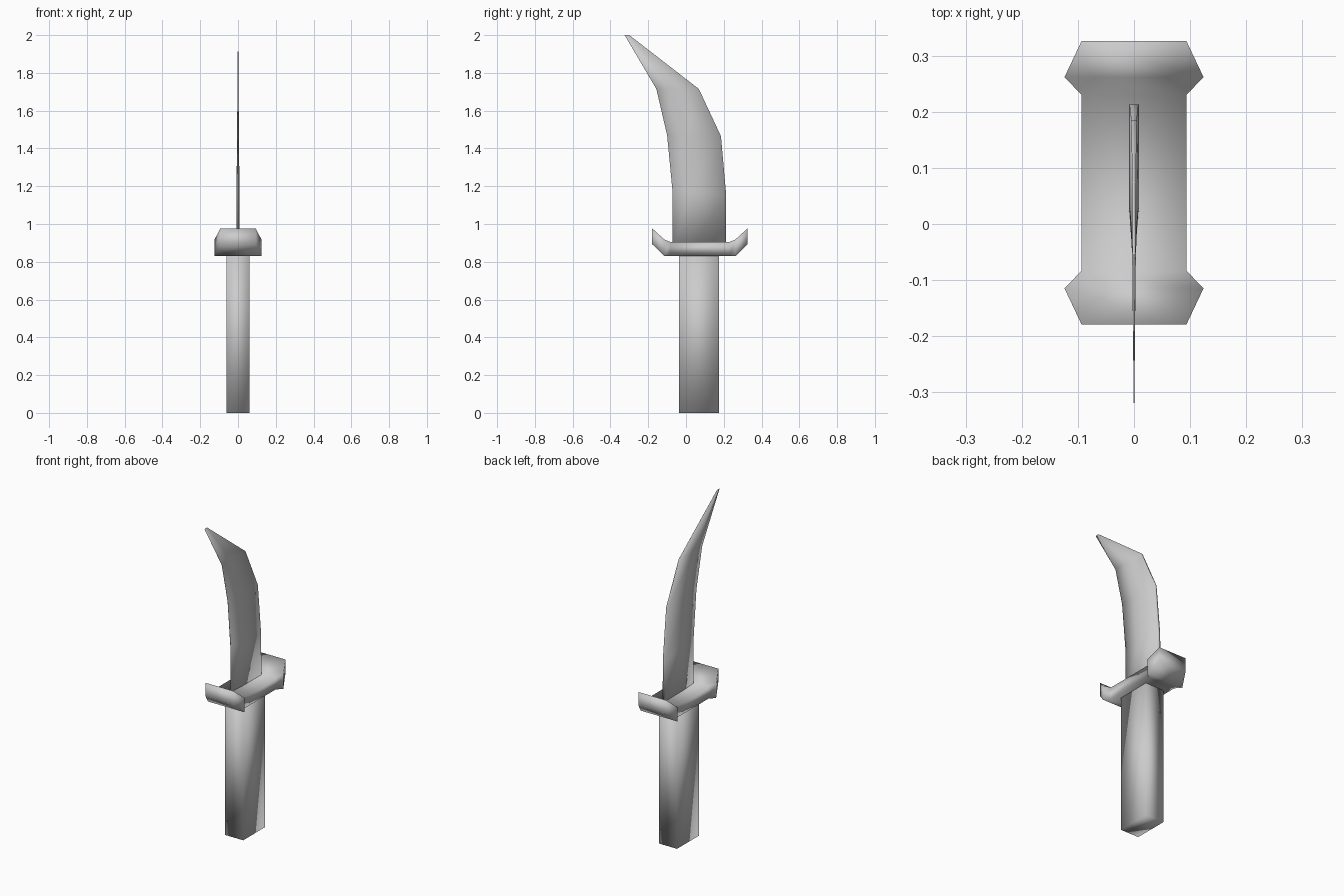
import bpy, bmesh

if "Cube" in bpy.data.objects:
    bpy.data.objects.remove(bpy.data.objects["Cube"])


def loft(name, sections):
    """Skin a list of equal-length closed rings, cap both ends, smooth shade."""
    bm = bmesh.new()
    rings = [[bm.verts.new(p) for p in s] for s in sections]
    n = len(rings[0])
    for a, b in zip(rings, rings[1:]):
        for i in range(n):
            j = (i + 1) % n
            bm.faces.new((a[i], a[j], b[j], b[i]))
    bm.faces.new(rings[0])
    bm.faces.new(rings[-1])
    bmesh.ops.recalc_face_normals(bm, faces=bm.faces)
    for f in bm.faces:
        f.smooth = True
    mesh = bpy.data.meshes.new(name)
    bm.to_mesh(mesh)
    bm.free()
    obj = bpy.data.objects.new(name, mesh)
    bpy.context.collection.objects.link(obj)
    return obj


# Handle: plain rectangular grip
loft("handle", [[(-0.062, -0.038, z), (0.062, -0.038, z),
                 (0.062, 0.175, z), (-0.062, 0.175, z)] for z in (0, 0.84)])

# Guard: flat bar with flared, upturned ends, mirrored about its middle
MID = 0.0735
half = [(0.2525, 0.0935, 0.893, 0.977),   # offset, half width, bottom, top
        (0.188, 0.124, 0.83, 0.918),
        (0.157, 0.0935, 0.83, 0.905)]
stations = [(MID - d, w, b, t) for d, w, b, t in half]
stations += [(MID + d, w, b, t) for d, w, b, t in reversed(half)]
loft("guard", [[(-w, y, b), (w, y, b), (w, y, t), (-w, y, t)]
               for y, w, b, t in stations])

# Blade: curved wedge, flat spine at the back, sharp edge at the front
blade = [  # edge y, edge z, spine y, spine z, half thickness
    (-0.072, 0.87, 0.213, 0.87, 0.009),
    (-0.072, 1.18, 0.213, 1.15, 0.008),
    (-0.100, 1.47, 0.185, 1.465, 0.005),
    (-0.157, 1.715, 0.068, 1.715, 0.003),
    (-0.325, 2.0, -0.300, 2.0, 0.0006),
]
rings = []
for ye, ze, ys, zs, t in blade:
    ym, zm = ye + 0.35 * (ys - ye), ze + 0.35 * (zs - ze)
    e = 0.15 * t
    rings.append([(-e, ye, ze), (e, ye, ze), (t, ym, zm),
                  (t, ys, zs), (-t, ys, zs), (-t, ym, zm)])
loft("blade", rings)
